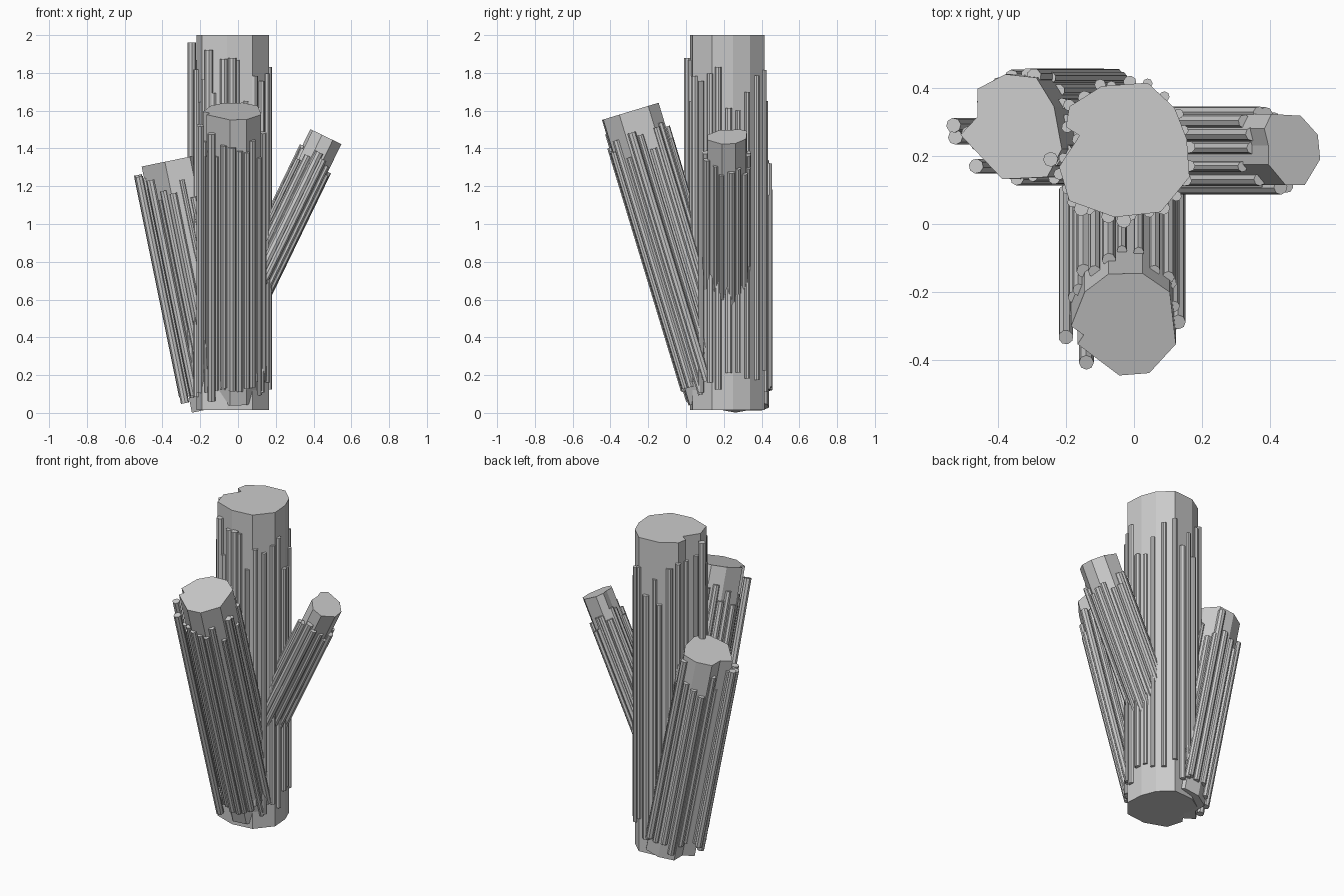
import bpy, bmesh, math, random
from mathutils import Vector

if "Cube" in bpy.data.objects:
    bpy.data.objects.remove(bpy.data.objects["Cube"])

random.seed(4)


def prism(bm, ring, sweep):
    """Closed prism: a ring of points swept along a vector."""
    a = [bm.verts.new(p) for p in ring]
    b = [bm.verts.new(p + sweep) for p in ring]
    bm.faces.new(a)
    bm.faces.new(b[::-1])
    for i in range(len(a)):
        j = (i + 1) % len(a)
        bm.faces.new((a[i], b[i], b[j], a[j]))


def finish(bm, name):
    bmesh.ops.recalc_face_normals(bm, faces=bm.faces)
    me = bpy.data.meshes.new(name)
    bm.to_mesh(me)
    bm.free()
    bpy.context.collection.objects.link(bpy.data.objects.new(name, me))


def stem(name, outline, centre, axis, length, spacing, top_gap, low_gap, extras):
    """Faceted stem from the plan outline of its cut end, with bark strips around it."""
    d, c = Vector(axis).normalized(), Vector(centre)

    def on_cap(x, y):
        return Vector((x, y, c.z - (d.x * (x - c.x) + d.y * (y - c.y)) / d.z))

    ring = [on_cap(*p) for p in outline]
    bm = bmesh.new()
    prism(bm, ring, -d * length)
    finish(bm, name)

    # bark strips: thin eight-sided rods following the stem
    bm = bmesh.new()
    u = d.cross(Vector((0, 1, 0))).normalized()
    v = d.cross(u)

    def strip(p, r, gap, low):
        turn = random.random()
        circle = [p - d * gap + r * (u * math.cos(turn + k * math.pi / 4)
                                     + v * math.sin(turn + k * math.pi / 4)) for k in range(8)]
        prism(bm, circle, -d * (length - gap - low))

    carry = spacing / 2
    for a, b in zip(ring, ring[1:] + ring[:1]):
        e = b - a
        out = e.cross(d).normalized()
        if out.dot(a - c) < 0:
            out = -out
        while carry < e.length:
            p = a + e * (carry / e.length) + out * random.uniform(-0.004, 0.006)
            strip(p, random.uniform(0.014, 0.021),
                  random.uniform(*top_gap), random.uniform(*low_gap))
            carry += spacing * random.uniform(0.8, 1.2)
        carry -= e.length
    for x, y, gap in extras:
        strip(on_cap(x, y), 0.022, gap, random.uniform(*low_gap))
    finish(bm, name + "_bark_strips")


# main trunk
stem("trunk",
     [(-0.095, 0.405), (0.04, 0.415), (0.12, 0.34), (0.155, 0.25), (0.163, 0.138),
      (0.078, 0.035), (-0.057, 0.02), (-0.19, 0.068), (-0.22, 0.168), (-0.16, 0.26),
      (-0.2, 0.285), (-0.19, 0.345)],
     (-0.03, 0.215, 2), (0, 0, 1), 1.985, 0.057, (0.12, 0.42), (0.06, 0.22),
     [(-0.245, 0.19, 0.04), (-0.155, 0.045, 0.08), (-0.03, 0.01, 0.12)])

# branch leaning forward
stem("front_branch",
     [(-0.185, -0.3), (-0.145, -0.2), (-0.075, -0.147), (0.025, -0.145), (0.105, -0.2),
      (0.123, -0.353), (0.045, -0.438), (-0.043, -0.445), (-0.166, -0.353), (-0.148, -0.326)],
     (-0.03, -0.3, 1.595), (0, -0.29, 0.957), 1.58, 0.048, (0.1, 0.25), (0.02, 0.1),
     [(-0.2, -0.35, 0.06), (-0.14, -0.43, 0.08), (0.13, -0.32, 0.11)])

# branch leaning left
stem("left_branch",
     [(-0.46, 0.397), (-0.378, 0.44), (-0.287, 0.43), (-0.235, 0.345), (-0.212, 0.22),
      (-0.255, 0.138), (-0.387, 0.132), (-0.51, 0.262), (-0.46, 0.315)],
     (-0.36, 0.285, 1.335), (-0.2, 0, 0.98), 1.33, 0.05, (0.06, 0.22), (0.03, 0.1),
     [(-0.538, 0.29, 0.04), (-0.535, 0.255, 0.05), (-0.48, 0.17, 0.08),
      (-0.245, 0.19, 0.03), (-0.3, 0.435, 0.03)])

# small branch leaning right
stem("right_branch",
     [(0.383, 0.28), (0.404, 0.323), (0.49, 0.318), (0.54, 0.262), (0.547, 0.19),
      (0.502, 0.115), (0.445, 0.115), (0.395, 0.175), (0.395, 0.23)],
     (0.46, 0.22, 1.465), (0.436, 0, 0.9), 1.06, 0.046, (0.08, 0.2), (0.02, 0.08),
     [(0.47, 0.108, 0.09), (0.44, 0.322, 0.12)])
